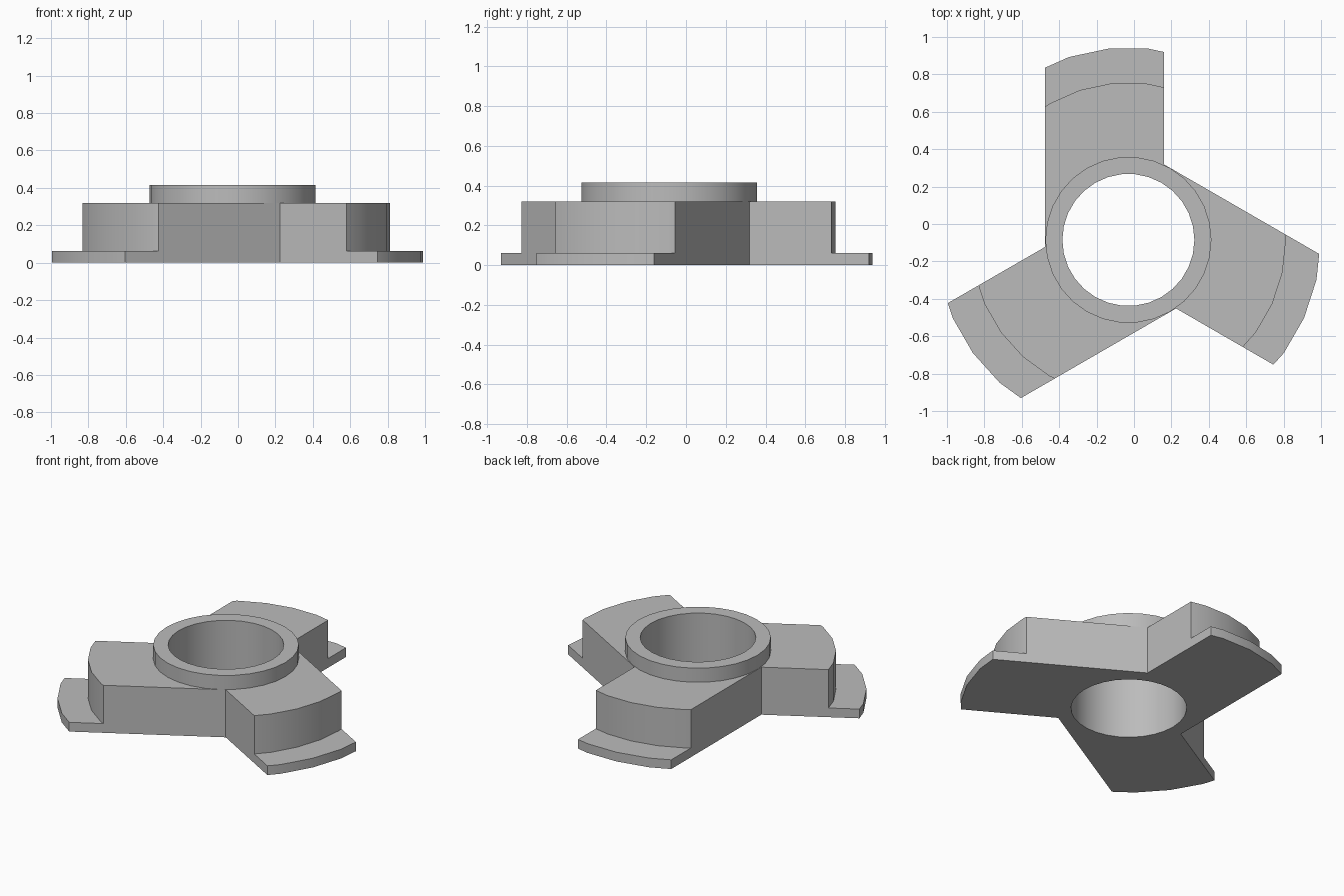
import bpy, bmesh
from math import sin, cos, radians
from mathutils import Matrix, Vector

cube = bpy.data.objects.get("Cube")
if cube:
    bpy.data.objects.remove(cube)

# Main dimensions
CENTRE = Vector((-0.03, -0.085, 0))
LEFT, RIGHT = -0.445, 0.19           # arm sides, measured from the bore axis
FLANGE_R, BODY_R, COLLAR_R, BORE_R = 1.028, 0.842, 0.444, 0.353
FLANGE_Z, BODY_Z, COLLAR_Z = 0.062, 0.32, 0.415
STEP = 12                            # degrees per facet
CORNER = Vector((RIGHT, 0.404, 0))   # where neighbouring arms meet


def circle(r):
    return [Vector((r * cos(radians(a)), r * sin(radians(a)), 0))
            for a in range(0, 360, STEP)]


def arm_end(r):
    """Faceted arc closing one arm, from its right side to its left side."""
    angles = [a for a in range(0, 180, STEP) if LEFT < r * cos(radians(a)) < RIGHT]
    def on_chord(x, mid):
        m = radians(mid)
        return Vector((x, (r * cos(radians(STEP / 2)) - x * cos(m)) / sin(m), 0))
    arc = [Vector((r * cos(radians(a)), r * sin(radians(a)), 0)) for a in angles]
    return ([on_chord(RIGHT, angles[0] - STEP / 2)] + arc
            + [on_chord(LEFT, angles[-1] + STEP / 2)])


def turned(points, i):
    rot = Matrix.Rotation(radians(120 * i), 3, 'Z')
    return [rot @ p for p in points]


def outline(r):
    return [p for i in range(3) for p in turned([CORNER] + arm_end(r), i)]


bm = bmesh.new()


def ring(points, z):
    verts = [bm.verts.new(p + CENTRE + Vector((0, 0, z))) for p in points]
    edges = [bm.edges.new((verts[i - 1], verts[i])) for i in range(len(verts))]
    return verts, edges


def wall(low, high):
    n = len(low[0])
    for i in range(n):
        j = (i + 1) % n
        bm.faces.new((low[0][i], low[0][j], high[0][j], high[0][i]))


def cap(outer, inner):
    bmesh.ops.triangle_fill(bm, use_beauty=True, edges=outer[1] + inner[1],
                            normal=(0, 0, 1))


# Flange, arm body, collar and bore walls
flange = [ring(outline(FLANGE_R), z) for z in (0, FLANGE_Z)]
body = [ring(outline(BODY_R), z) for z in (FLANGE_Z, BODY_Z)]
collar = [ring(circle(COLLAR_R), z) for z in (BODY_Z, COLLAR_Z)]
bore = [ring(circle(BORE_R), z) for z in (COLLAR_Z, 0)]
for low, high in (flange, body, collar, bore):
    wall(low, high)

# Underside, shoulder and collar rim
cap(flange[0], bore[1])
cap(body[1], collar[0])
wall(collar[1], bore[0])

# Ledges at the arm ends
for i in range(3):
    pts = turned(arm_end(FLANGE_R) + arm_end(BODY_R)[::-1], i)
    bm.faces.new(ring(pts, FLANGE_Z)[0])

bmesh.ops.remove_doubles(bm, verts=bm.verts, dist=0.0004)
bmesh.ops.recalc_face_normals(bm, faces=bm.faces)
# Keep each flat region facing the right way
for f in bm.faces:
    if abs(f.normal.z) > 0.9:
        up = f.calc_center_median().z > 0.01
        if (f.normal.z > 0) != up:
            f.normal_flip()

mesh = bpy.data.meshes.new("three_arm_hub")
bm.to_mesh(mesh)
bm.free()
hub = bpy.data.objects.new("three_arm_hub", mesh)
bpy.context.collection.objects.link(hub)

# Plain grey finish
grey = bpy.data.materials.new("plain_grey")
grey.use_nodes = True
colour = (0.5, 0.5, 0.5, 1)
grey.diffuse_color = colour
grey.node_tree.nodes["Principled BSDF"].inputs["Base Color"].default_value = colour
mesh.materials.append(grey)

bpy.ops.object.select_all(action='DESELECT')
hub.select_set(True)
bpy.context.view_layer.objects.active = hub
bpy.ops.object.shade_smooth_by_angle(angle=radians(30))
